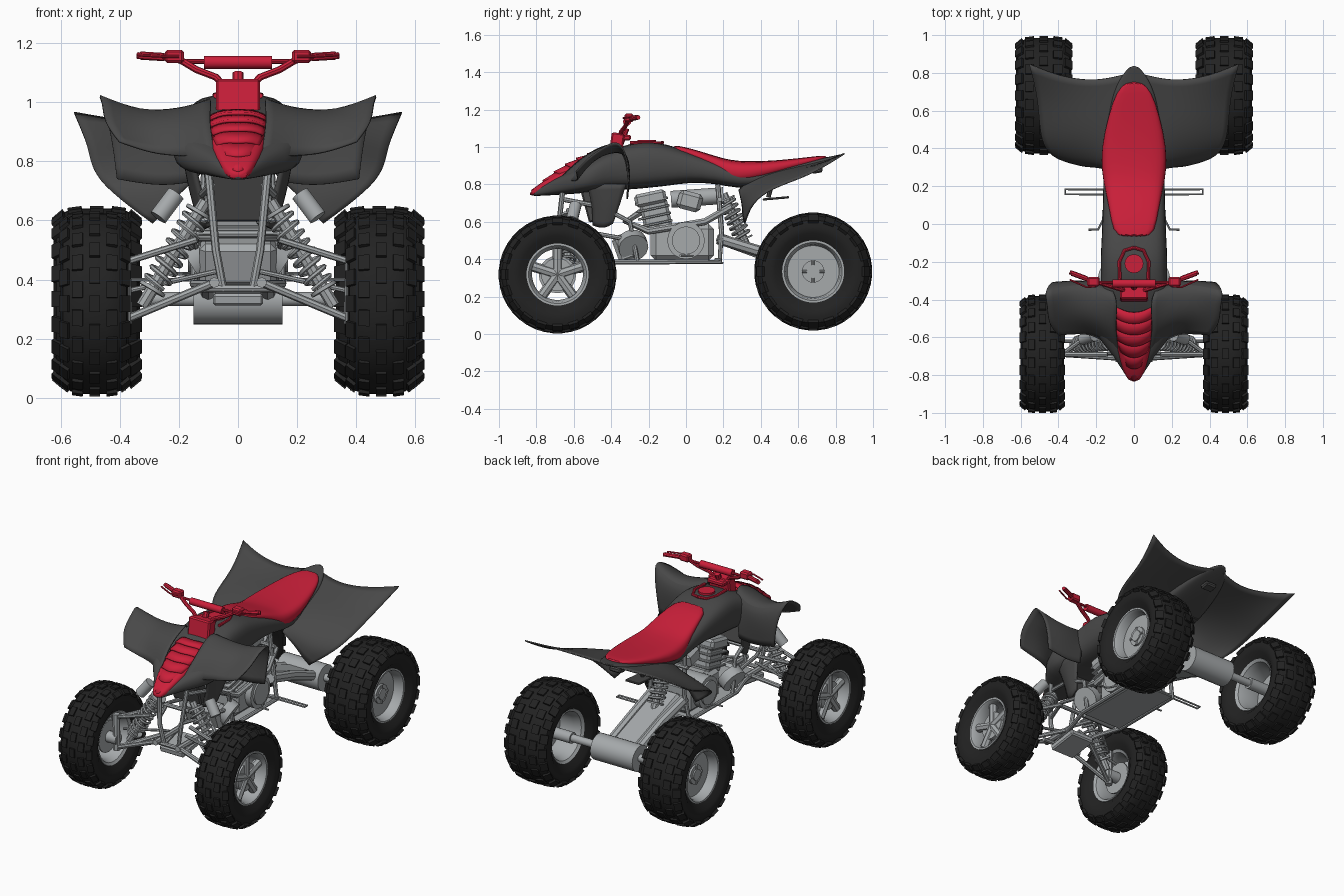
import bpy, bmesh
from math import sin, cos, pi, radians
from mathutils import Vector, Matrix

cube = bpy.data.objects.get("Cube")
if cube:
    bpy.data.objects.remove(cube, do_unlink=True)


def material(name, r, g, b):
    m = bpy.data.materials.new(name)
    m.use_nodes = True
    m.diffuse_color = (r, g, b, 1)
    m.node_tree.nodes["Principled BSDF"].inputs["Base Color"].default_value = (r, g, b, 1)
    return m


RUBBER = material("black rubber", .016, .016, .016)
PLASTIC = material("dark grey plastic", .065, .065, .065)
METAL = material("light grey metal", .38, .4, .41)
RED = material("red", .6, .014, .042)


def add(name, mesh, mat, angle=35):
    ob = bpy.data.objects.new(name, mesh)
    bpy.context.collection.objects.link(ob)
    mesh.materials.clear()
    mesh.materials.append(mat)
    bpy.ops.object.select_all(action='DESELECT')
    ob.select_set(True)
    bpy.context.view_layer.objects.active = ob
    bpy.ops.object.shade_smooth_by_angle(angle=radians(angle))
    return ob


def from_bmesh(name, bm, mat, angle=35):
    bmesh.ops.recalc_face_normals(bm, faces=bm.faces)
    mesh = bpy.data.meshes.new(name)
    bm.to_mesh(mesh)
    bm.free()
    return add(name, mesh, mat, angle)


def skin(bm, rows, closed):
    """Join rows of points with quads."""
    grid = [[bm.verts.new(p) for p in row] for row in rows]
    n = len(grid[0])
    for a, b in zip(grid, grid[1:]):
        for i in range(n if closed else n - 1):
            j = (i + 1) % n
            bm.faces.new((a[i], a[j], b[j], b[i]))
    return grid


def subdivide(ob, levels):
    mod = ob.modifiers.new("smooth", 'SUBSURF')
    mod.levels = mod.render_levels = levels
    mod.boundary_smooth = 'PRESERVE_CORNERS'


def loft(name, stations, mat, power=.62):
    """Rounded body through stations of (y, half width, bottom, top)."""
    bm = bmesh.new()
    rows = []
    for y, w, lo, hi in stations:
        row = []
        for k in range(16):
            c, s = cos(k * pi / 8), sin(k * pi / 8)
            px, pz = (abs(v) ** power * (1 if v > 0 else -1) for v in (c, s))
            row.append((w * px, y, (lo + hi) / 2 + (hi - lo) / 2 * pz))
        rows.append(row)
    grid = skin(bm, rows, True)
    bm.faces.new(grid[0])
    bm.faces.new(grid[-1])
    ob = from_bmesh(name, bm, mat, 60)
    subdivide(ob, 1)


def sheet(name, rows, mat, thick=.008, levels=2):
    """Thin curved panel, mirrored to the other side."""
    bm = bmesh.new()
    skin(bm, rows, False)
    ob = from_bmesh(name, bm, mat, 60)
    ob.modifiers.new("mirror", 'MIRROR').use_clip = True
    subdivide(ob, levels)
    ob.modifiers.new("thickness", 'SOLIDIFY').thickness = thick


def tube(name, pts, r, mat, both=False, res=2):
    for s in (1, -1) if both else (1,):
        cu = bpy.data.curves.new(name, 'CURVE')
        cu.dimensions = '3D'
        cu.bevel_depth, cu.bevel_resolution, cu.use_fill_caps = r, res, True
        sp = cu.splines.new('POLY')
        sp.points.add(len(pts) - 1)
        for p, (x, y, z) in zip(sp.points, pts):
            p.co = (x * s, y, z, 1)
        tmp = bpy.data.objects.new(name, cu)
        add(name, bpy.data.meshes.new_from_object(tmp), mat)
        bpy.data.objects.remove(tmp)


def box(name, centre, size, mat, tilt=0, both=False, bevel=.008):
    for s in (1, -1) if both else (1,):
        bm = bmesh.new()
        x, y, z = centre
        m = Matrix.Translation((x * s, y, z)) @ Matrix.Rotation(radians(tilt), 4, 'X') @ Matrix.Diagonal((*size, 1))
        bmesh.ops.create_cube(bm, size=1, matrix=m)
        bmesh.ops.bevel(bm, geom=bm.edges[:], offset=bevel, segments=1, affect='EDGES')
        from_bmesh(name, bm, mat, 25)


def lathe(name, profile, centre, side, mat):
    """Spin (x, radius) points around the wheel axle."""
    bm = bmesh.new()
    cx, cy, cz = centre
    rows = [[(cx + side * x, cy + r * cos(a * pi / 24), cz + r * sin(a * pi / 24)) for a in range(48)]
            for x, r in profile]
    skin(bm, rows, True)
    from_bmesh(name, bm, mat)


def shock(name, top, bottom, r, turns, both):
    a, b = Vector(top), Vector(bottom)
    axis = (b - a).normalized()
    u = axis.orthogonal().normalized()
    v = axis.cross(u)
    n = turns * 12
    coil = [a.lerp(b, .12 + .68 * i / n) + r * (u * cos(i * pi / 6) + v * sin(i * pi / 6)) for i in range(n + 1)]
    tube(name + "_spring", coil, r * .2, METAL, both, 1)
    tube(name + "_damper", [a, b], r * .5, METAL, both)
    for t in (.09, .82):
        tube(name + "_collar", [a.lerp(b, t), a.lerp(b, t + .03)], r * 1.15, METAL, both, 4)


# Wheels
def wheel(name, centre, side, w, spokes):
    cx, cy, cz = centre
    half = [(.7, .15), (.76, .17), (.95, .205), (1, .24), (.93, .275), (.7, .297), (.35, .306)]
    lathe(name + "_tyre", [(-x * w, r) for x, r in half] + [(x * w, r) for x, r in reversed(half)], centre, side, RUBBER)
    # tread blocks, staggered row by row
    bm = bmesh.new()
    count = 20
    for row, (off, rad, lean) in enumerate([(-.87, .281, -40), (-.5, .301, -8), (0, .304, 0), (.5, .301, 8), (.87, .281, 40)]):
        for k in range(count):
            spin = Matrix.Rotation((k + row % 2 / 2) * 2 * pi / count, 4, 'X')
            m = (Matrix.Translation(centre) @ spin @ Matrix.Translation((off * w, 0, rad))
                 @ Matrix.Rotation(radians(lean), 4, 'Y') @ Matrix.Diagonal((w * .32, .055, .021, 1)))
            bmesh.ops.create_cube(bm, size=1, matrix=m)
    from_bmesh(name + "_tread", bm, RUBBER)
    # rim barrel with rolled lips
    lathe(name + "_rim", [(w * x, r) for x, r in [(.68, .165), (.8, .166), (.8, .155), (.7, .146), (.3, .136), (-.4, .136),
                                                 (-.7, .15), (-.78, .166), (-.7, .17)]], centre, side, METAL)
    face = cx + side * w * .4

    def disc(part, x0, x1, r):
        tube(name + part, [(x0, cy, cz), (x1, cy, cz)], r, METAL, res=8)
    disc("_hub", cx - side * w, face + side * .02, .035)
    if spokes:
        disc("_brake_disc", cx - side * w * .3, cx - side * (w * .3 + .01), .1)
        disc("_centre", face - side * .01, face + side * .012, .088)
        for k in range(spokes):
            a = k * 2 * pi / spokes + pi / 2
            tip = (face, cy + .14 * cos(a), cz + .14 * sin(a))
            tube(name + "_spoke", [(face, cy, cz), tip], .027, METAL)
    else:
        disc("_plate", face - side * .02, face, .14)
        disc("_cap", face, face + side * .012, .06)
        for dy, dz in ((.06, 0), (0, .06)):
            tube(name + "_rib", [(face + side * .012, cy - dy, cz - dz), (face + side * .012, cy + dy, cz + dz)], .008, METAL)


for side, label in ((1, "left"), (-1, "right")):
    wheel("front_wheel_" + label, (side * .485, -.687, .318), side, .115, 5)
    wheel("rear_wheel_" + label, (side * .478, .68, .334), side, .147, 0)

# Bodywork
loft("body", [(-.84, .03, .735, .75), (-.7, .1, .742, .84), (-.57, .23, .75, .89), (-.48, .22, .76, .945), (-.4, .19, .77, .985),
              (-.3, .175, .77, 1.02), (-.2, .18, .78, 1.035), (-.1, .175, .79, 1.015), (.02, .168, .81, .975),
              (.15, .165, .805, .93), (.28, .165, .775, .885), (.4, .165, .785, .88), (.58, .14, .845, .91),
              (.7, .11, .89, .935), (.78, .07, .925, .95), (.84, .02, .955, .965)], PLASTIC)
loft("seat", [(-.08, .1, .97, 1.015), (.02, .122, .945, .995), (.14, .145, .885, .957), (.21, .16, .815, .937), (.27, .172, .795, .926),
              (.4, .178, .82, .922), (.58, .135, .882, .937), (.7, .095, .915, .952), (.755, .04, .935, .955)], RED)
sheet("front_fender", [
    [(.08, -.69, .82), (.2, -.59, .82), (.29, -.58, .83), (.4, -.59, .87)],
    [(.1, -.57, .94), (.2, -.52, .955), (.33, -.49, .93), (.455, -.53, .94)],
    [(.09, -.45, 1.01), (.2, -.4, .985), (.33, -.39, .975), (.455, -.43, 1.01)],
    [(.1, -.36, 1.025), (.2, -.31, .97), (.33, -.31, .97), (.475, -.35, 1.045)],
    [(.15, -.3, .88), (.22, -.3, .86), (.33, -.29, .87), (.43, -.3, .91)],
    [(.16, -.31, .73), (.22, -.31, .72), (.3, -.31, .72), (.41, -.31, .74)]], PLASTIC)
sheet("rear_fender", [
    [(.12, .28, .77), (.2, .3, .69), (.25, .3, .63), (.29, .31, .59)],
    [(.12, .32, .82), (.24, .31, .76), (.35, .31, .71), (.44, .345, .7)],
    [(.12, .45, .865), (.25, .45, .85), (.39, .44, .82), (.5, .45, .785)],
    [(.1, .62, .9), (.24, .62, .89), (.38, .63, .875), (.505, .66, .85)],
    [(.02, .8, .945), (.2, .75, .92), (.4, .78, .94), (.555, .845, .968)]], PLASTIC)
sheet("side_shroud", [
    [(.16, -.53, .8), (.19, -.44, .8), (.18, -.32, .8)],
    [(.13, -.5, .68), (.17, -.43, .68), (.16, -.35, .7)],
    [(.1, -.5, .58), (.13, -.44, .56), (.13, -.39, .59)]], PLASTIC, .015)
box("radiator", (0, -.51, .7), (.2, .07, .2), PLASTIC, 15)
box("tail_lamp", (0, .7, .875), (.08, .06, .03), PLASTIC, 10)
box("rear_bracket", (0, .48, .725), (.1, .14, .012), PLASTIC, 5, bevel=.003)
tube("rear_bracket_stay", [(0, .44, .73), (0, .47, .84)], .012, PLASTIC)

# Hood with overlapping plates
loft("hood", [(-.838, .03, .735, .76), (-.77, .06, .75, .815), (-.68, .088, .79, .865), (-.58, .1, .84, .915), (-.46, .098, .9, .975)], RED)
COUNT = 6
def hood_point(t, lift):
    return -.83 + .36 * t, .757 + .22 * t + .03 * sin(pi * t) + lift

for i in range(COUNT):
    rows = []
    for t, lift in ((i / COUNT, .012), (min(1, (i + 1.25) / COUNT), 0)):
        w = .036 + .064 * sin(min(t * 1.9, pi / 2))
        rows.append([(w * f, *hood_point(t + .09 * f * f, lift - .035 * f ** 3)) for f in (0, .35, .7, 1)])
    sheet("hood_plate", rows, RED, .012, 1)

# Steering
box("steering_cover", (0, -.37, 1.015), (.15, .07, .12), RED, -8)
box("steering_cover_top", (0, -.33, 1.05), (.12, .07, .03), RED)
tube("tank_trim", [(.075, -.3, 1.022), (.078, -.2, 1.024), (.05, -.14, 1.02), (0, -.125, 1.024)], .009, RED, True)
tube("fuel_cap", [(0, -.21, 1.02), (0, -.21, 1.036)], .05, RED, res=6)
tube("steering_stem", [(0, -.37, .97), (0, -.32, 1.1)], .018, RED)
tube("handlebar", [(.05, -.355, 1.02), (.055, -.35, 1.065), (.075, -.345, 1.085), (.14, -.325, 1.11), (.19, -.31, 1.14), (.23, -.3, 1.152),
                   (.34, -.255, 1.158)], .012, RED, True)
tube("crossbar_pad", [(-.115, -.315, 1.135), (.115, -.315, 1.135)], .022, RED, res=4)
tube("crossbar", [(-.19, -.31, 1.138), (.19, -.31, 1.138)], .008, RED)
tube("grip", [(.25, -.29, 1.153), (.33, -.26, 1.158)], .014, RED, True)
box("control_housing", (.215, -.305, 1.155), (.065, .05, .045), RED, both=True)
tube("lever", [(.2, -.33, 1.155), (.25, -.335, 1.155), (.34, -.295, 1.16)], .005, RED, True)

# Frame
tube("front_frame", [(.1, -.66, .76), (.075, -.69, .5), (.05, -.68, .37), (.1, -.45, .385), (.15, -.3, .385), (.15, .18, .385),
                     (.12, .19, .55), (.11, .17, .8)], .014, METAL, True)
tube("upper_frame", [(.09, -.66, .72), (.13, -.45, .68), (.14, -.3, .6), (.15, -.26, .39)], .013, METAL, True)
tube("frame_brace", [(.14, -.28, .5), (.15, -.5, .54), (.08, -.68, .54)], .012, METAL, True)
for y, z in ((-.55, .555), (-.68, .37), (.18, .39), (.18, .72)):
    tube("cross_member", [(-.14, y, z), (.14, y, z)], .013, METAL)
box("skid_plate", (0, -.05, .38), (.27, .5, .012), METAL, bevel=.003)
box("front_skid", (0, -.58, .345), (.17, .2, .04), METAL, 8)
tube("foot_peg", [(.12, .157, .4), (.365, .157, .4), (.365, .183, .4), (.12, .183, .4)], .006, METAL, True)
tube("pedal", [(.15, .05, .42), (.19, -.03, .42), (.24, -.03, .42)], .006, METAL, True)

# Engine
box("crankcase", (0, -.02, .49), (.24, .34, .2), METAL, bevel=.03)
tube("clutch_cover", [(-.16, 0, .5), (.16, 0, .5)], .1, METAL, res=8)
tube("clutch_rim", [(-.17, 0, .5), (.17, 0, .5)], .075, METAL, res=8)
box("cylinder", (0, -.16, .63), (.2, .15, .17), METAL, 12, bevel=.015)
for i in range(4):
    box("cooling_fin", (0, -.16 - i * .008, .59 + i * .04), (.23, .18, .013), METAL, 12, bevel=.003)
box("cylinder_head", (0, -.19, .725), (.23, .17, .07), METAL, 12, bevel=.015)
box("carburettor", (0, .02, .71), (.16, .13, .1), METAL, -15, bevel=.02)
tube("intake", [(0, -.08, .72), (0, .2, .74)], .045, METAL, res=4)
tube("side_canister", [(.1, -.29, .49), (.15, -.28, .46)], .08, METAL, True, 5)
box("engine_front", (0, -.33, .46), (.26, .1, .15), METAL, 20, bevel=.02)
tube("exhaust", [(.05, -.2, .68), (.08, -.32, .6), (.13, -.2, .55), (.14, .1, .6), (.1, .24, .68)], .02, METAL)

# Front suspension
for y in (-.53, -.71):
    tube("lower_arm", [(.08, y, .39), (.38, -.69, .265)], .014, METAL, True)
    tube("upper_arm", [(.14, y + .02, .535), (.38, -.69, .46)], .012, METAL, True)
tube("arm_mount", [(.08, -.73, .39), (.08, -.5, .39)], .018, METAL, True)
tube("steering_knuckle", [(.38, -.69, .25), (.385, -.69, .48)], .022, METAL, True)
tube("tie_rod", [(.06, -.62, .43), (.38, -.62, .36)], .009, METAL, True)
shock("front_shock", (.11, -.62, .665), (.325, -.64, .31), .042, 8, True)
tube("shock_reservoir", [(.27, -.61, .61), (.21, -.59, .69)], .032, METAL, True, 4)

# Rear suspension
box("swingarm", (0, .4, .43), (.17, .5, .06), METAL, -20, bevel=.015)
tube("swingarm_rail", [(.11, .17, .51), (.1, .4, .44), (.1, .66, .34)], .03, METAL, True)
tube("axle_carrier", [(-.15, .68, .33), (.15, .68, .33)], .082, METAL, res=8)
tube("rear_axle", [(-.44, .68, .334), (.44, .68, .334)], .024, METAL, res=4)
shock("rear_shock", (0, .2, .75), (0, .33, .46), .044, 7, False)
